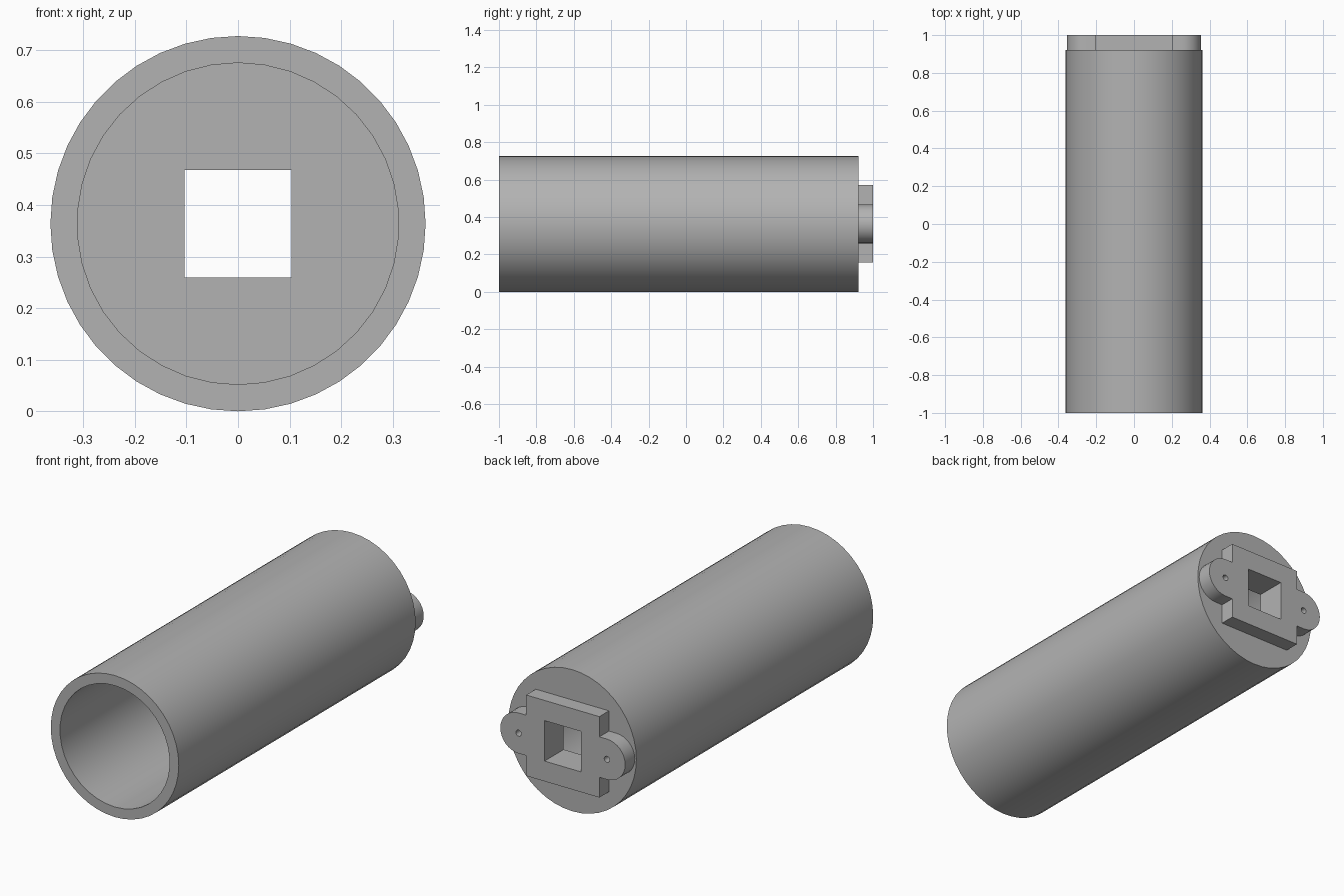
import bpy
from math import pi, radians

cube = bpy.data.objects.get("Cube")
if cube:
    bpy.data.objects.remove(cube, do_unlink=True)

U = 2 / 38.5              # design unit
R = 7 * U                 # tube radius and axis height
BACK = 1 - 1.5 * U        # rear face of the tube
EAR_X = 4.83 * U

grey = bpy.data.materials.new("grey plastic")
grey.use_nodes = True
COLOUR = (0.45, 0.45, 0.45, 1)
grey.diffuse_color = COLOUR
grey.node_tree.nodes["Principled BSDF"].inputs["Base Color"].default_value = COLOUR


def finish(name):
    ob = bpy.context.object
    ob.name = name
    bpy.ops.object.transform_apply(location=True, rotation=True, scale=True)
    ob.data.materials.append(grey)
    return ob


def rod(name, x, radius, y0, y1, sides):
    """Cylinder lying along y."""
    bpy.ops.mesh.primitive_cylinder_add(vertices=sides, radius=radius, depth=y1 - y0,
                                        location=(x, (y0 + y1) / 2, R),
                                        rotation=(pi / 2, 0, 0))
    return finish(name)


def block(name, width, height, y0, y1):
    bpy.ops.mesh.primitive_cube_add(size=1, location=(0, (y0 + y1) / 2, R))
    bpy.context.object.scale = (width, y1 - y0, height)
    return finish(name)


def combine(target, other, operation):
    other.hide_render = True
    mod = target.modifiers.new(operation, 'BOOLEAN')
    mod.operation, mod.object, mod.solver = operation, other, 'EXACT'
    bpy.ops.object.select_all(action='DESELECT')
    bpy.context.view_layer.objects.active = target
    target.select_set(True)
    bpy.ops.object.modifier_apply(modifier=mod.name)
    bpy.data.objects.remove(other, do_unlink=True)


def smooth(ob):
    bpy.ops.object.select_all(action='DESELECT')
    bpy.context.view_layer.objects.active = ob
    ob.select_set(True)
    bpy.ops.object.shade_smooth_by_angle(angle=radians(30))


# Hollow tube, open at the front, with a square opening in its rear wall
tube = rod("tube", 0, R, -1, BACK, 44)
combine(tube, rod("bore", 0, 6 * U, -1.1, BACK - 1.5 * U, 38), 'DIFFERENCE')
combine(tube, block("wall_opening", 4 * U, 4 * U, 0.5, 1.1), 'DIFFERENCE')
smooth(tube)

# Rear mounting plate with rounded ears, square opening and screw holes
plate = block("mounting_plate", 8 * U, 8 * U, BACK, 1)
combine(plate, block("ear_bar", 2 * EAR_X, 4 * U, BACK, 1), 'UNION')
for side in (-1, 1):
    combine(plate, rod("ear", side * EAR_X, 2 * U, BACK, 1, 32), 'UNION')
for side in (-1, 1):
    combine(plate, rod("screw_hole", side * EAR_X, 0.3 * U, 0.8, 1.1, 16), 'DIFFERENCE')
combine(plate, block("plate_opening", 4 * U, 4 * U, 0.8, 1.1), 'DIFFERENCE')
smooth(plate)
